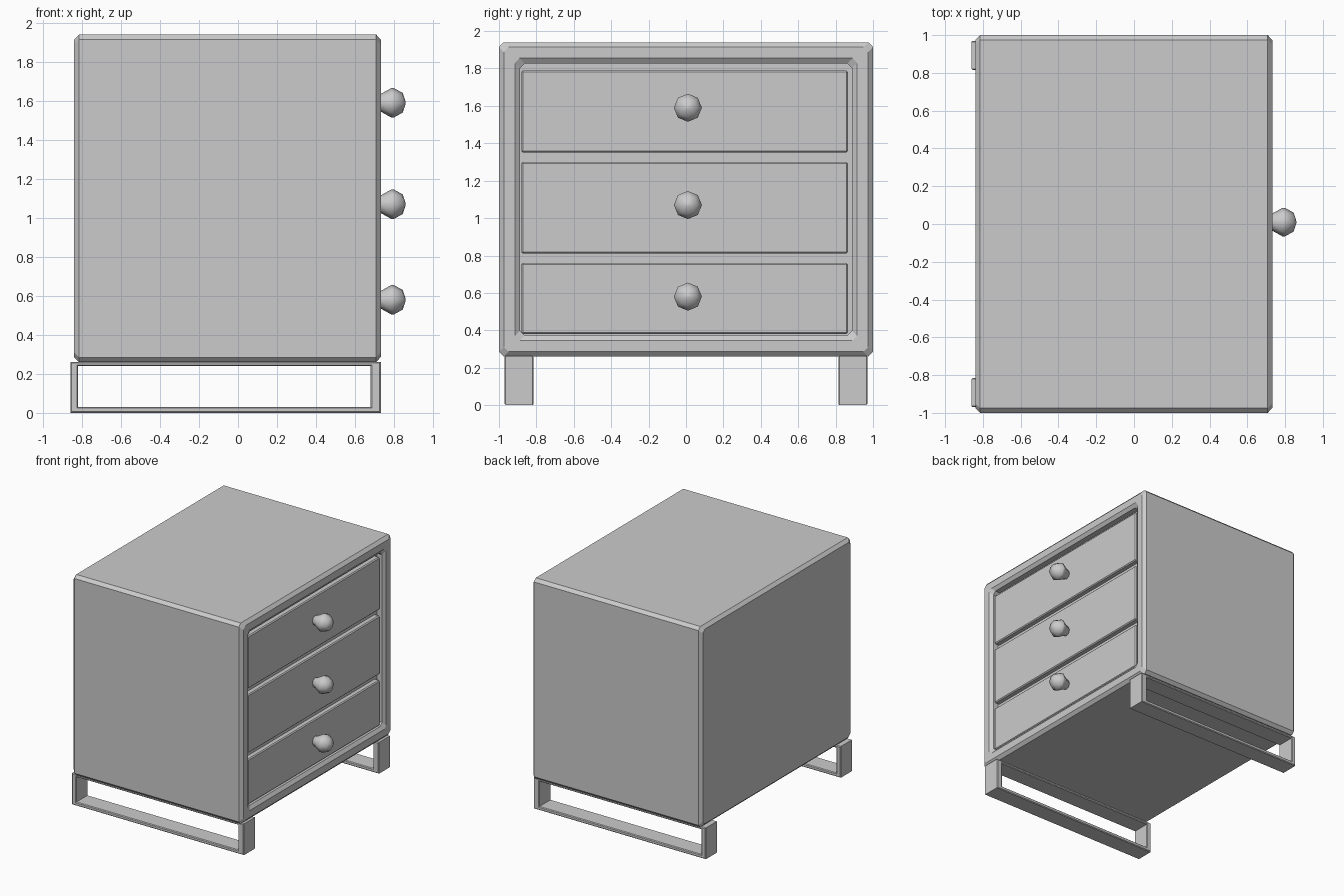
import bpy, bmesh, math

if "Cube" in bpy.data.objects:
    bpy.data.objects.remove(bpy.data.objects["Cube"])


def make_object(name, bm):
    bmesh.ops.recalc_face_normals(bm, faces=bm.faces[:])
    mesh = bpy.data.meshes.new(name)
    bm.to_mesh(mesh)
    bm.free()
    ob = bpy.data.objects.new(name, mesh)
    bpy.context.collection.objects.link(ob)
    return ob


def loft(name, rings, caps):
    """Skin closed rings of points, capping the chosen ends."""
    bm = bmesh.new()
    rows = [[bm.verts.new(p) for p in ring] for ring in rings]
    n = len(rows[0])
    for a, b in zip(rows, rows[1:]):
        for i in range(n):
            j = (i + 1) % n
            bm.faces.new((a[i], a[j], b[j], b[i]))
    for row in caps(rows):
        bm.faces.new(row)
    return make_object(name, bm)


def rect_ring(x, inset, cut=0.025):
    """Corner-cut rectangle of the cabinet outline at depth x."""
    y, lo, hi = 1 - inset, 0.26 + inset, 1.94 - inset
    return [(x, -y + cut, lo), (x, y - cut, lo), (x, y, lo + cut), (x, y, hi - cut),
            (x, y - cut, hi), (x, -y + cut, hi), (x, -y, hi - cut), (x, -y, lo + cut)]


# Cabinet shell with chamfered rims and recessed drawer opening
shell = [(-0.84, 0.025), (-0.815, 0), (0.708, 0), (0.732, 0.026),
         (0.732, 0.085), (0.712, 0.113), (0.665, 0.113)]
loft("cabinet", [rect_ring(x, i) for x, i in shell], lambda r: (r[0], r[-1]))


def box(name, x0, x1, y0, y1, z0, z1, bevel):
    bm = bmesh.new()
    bmesh.ops.create_cube(bm, size=1)
    for v in bm.verts:
        v.co = ((x0 + x1) / 2 + v.co.x * (x1 - x0),
                (y0 + y1) / 2 + v.co.y * (y1 - y0),
                (z0 + z1) / 2 + v.co.z * (z1 - z0))
    bmesh.ops.bevel(bm, geom=bm.edges[:], offset=bevel, segments=1, affect='EDGES')
    return make_object(name, bm)


# Knob lathe profile: (x, radius)
knob_profile = [(0.70, 0.036), (0.735, 0.047), (0.785, 0.075), (0.80, 0.075),
                (0.845, 0.05), (0.86, 0.004)]


def knob(name, cy, cz):
    rings = [[(x, cy + r * math.cos(k * math.pi / 4), cz + r * math.sin(k * math.pi / 4))
              for k in range(8)] for x, r in knob_profile]
    ob = loft(name, rings, lambda r: (r[0], r[-1]))
    for p in ob.data.polygons:
        p.use_smooth = True


# Drawers with knobs
drawers = [("bottom", 0.38, 0.76, 0.58), ("middle", 0.81, 1.30, 1.07), ("top", 1.35, 1.79, 1.59)]
for label, z0, z1, kz in drawers:
    box(label + "_drawer", 0.64, 0.708, -0.88, 0.865, z0, z1, 0.008)
    knob(label + "_knob", 0.01, kz)


# Open rectangular sled legs
def sled(name, y0, y1):
    def ring(y, grow, outer):
        x0, x1, z0, z1 = (-0.86, 0.732, 0, 0.262) if outer else (-0.82, 0.68, 0.03, 0.24)
        g = grow if outer else -grow
        return [(x0 + g, y, z0 + g), (x1 - g, y, z0 + g), (x1 - g, y, z1 - g), (x0 + g, y, z1 - g)]
    c = 0.006
    rings = [ring(y0, c, True), ring(y0 + c, 0, True), ring(y1 - c, 0, True), ring(y1, c, True),
             ring(y1, c, False), ring(y1 - c, 0, False), ring(y0 + c, 0, False), ring(y0, c, False)]

    # Close the tube by joining the last ring to the first
    def close(r):
        return [(r[-1][i], r[-1][(i + 1) % 4], r[0][(i + 1) % 4], r[0][i]) for i in range(4)]
    loft(name, rings, close)


sled("front_leg", -0.97, -0.815)
sled("back_leg", 0.815, 0.97)
